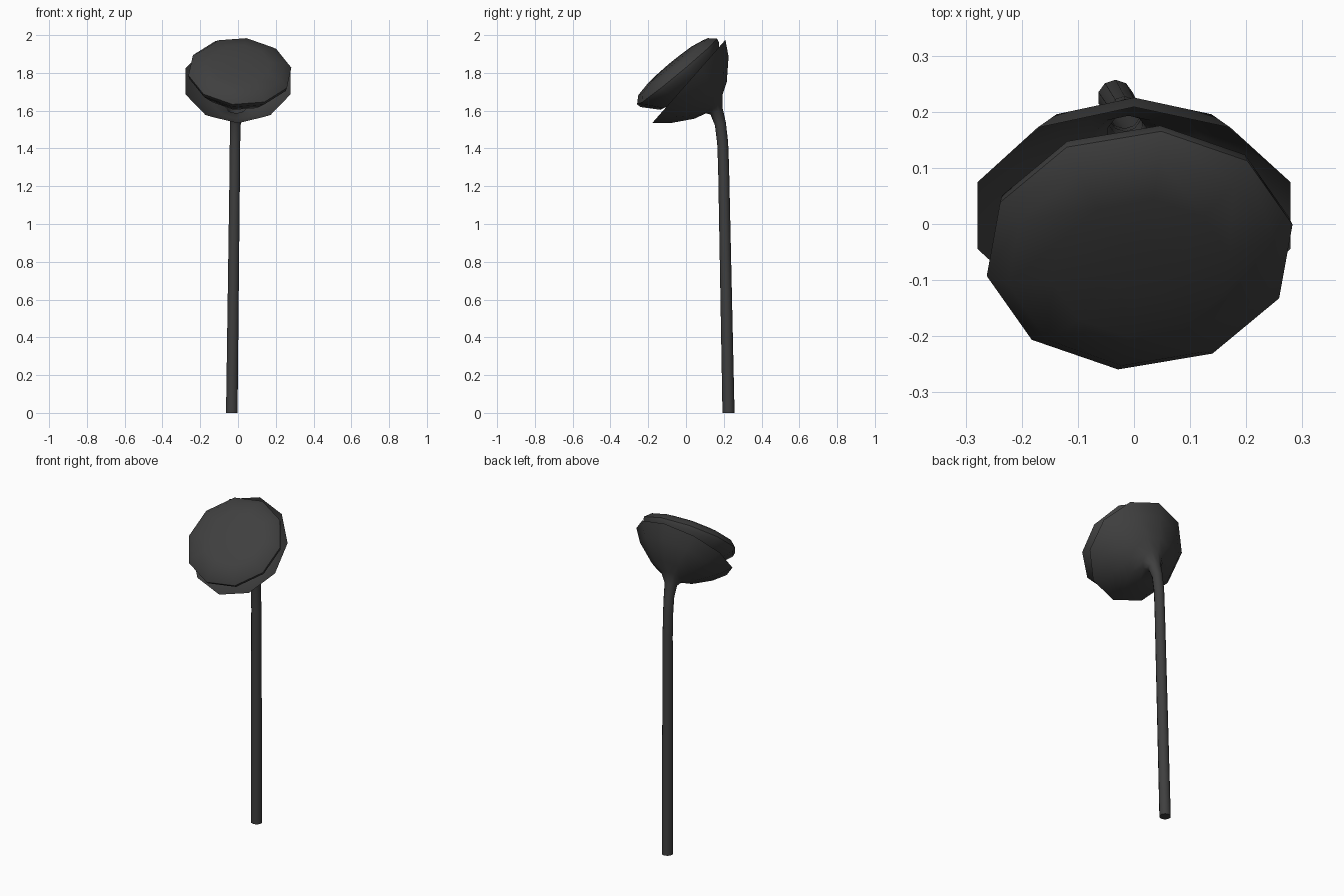
import bpy, bmesh, math
from mathutils import Vector

cube = bpy.data.objects.get("Cube")
if cube:
    bpy.data.objects.remove(cube, do_unlink=True)

SIDES = 10

charcoal = bpy.data.materials.new("charcoal")
charcoal.use_nodes = True
colour = (0.05, 0.05, 0.05, 1)
charcoal.diffuse_color = colour
charcoal.node_tree.nodes["Principled BSDF"].inputs["Base Color"].default_value = colour


def loft(name, rings, phase, close_start, close_end):
    """Skin a list of (centre, normal, radius) rings into one smooth object."""
    bm = bmesh.new()
    loops = []
    for centre, normal, radius in rings:
        n = Vector(normal).normalized()
        u = (Vector((1, 0, 0)) - n * n.x).normalized()
        v = n.cross(u)
        angles = [math.radians(phase) + math.tau * i / SIDES for i in range(SIDES)]
        loops.append([bm.verts.new(Vector(centre) + radius * (u * math.cos(a) + v * math.sin(a)))
                      for a in angles])
    for a, b in zip(loops, loops[1:]):
        for i in range(SIDES):
            j = (i + 1) % SIDES
            bm.faces.new((a[i], b[i], b[j], a[j]))
    if close_start:
        bm.faces.new(loops[0])
    if close_end:
        bm.faces.new(loops[-1][::-1])
    bmesh.ops.recalc_face_normals(bm, faces=bm.faces)
    mesh = bpy.data.meshes.new(name)
    bm.to_mesh(mesh)
    bm.free()
    mesh.materials.append(charcoal)
    obj = bpy.data.objects.new(name, mesh)
    bpy.context.collection.objects.link(obj)
    bpy.ops.object.select_all(action='DESELECT')
    obj.select_set(True)
    bpy.context.view_layer.objects.active = obj
    bpy.ops.object.shade_smooth_by_angle(angle=math.radians(50))
    return obj


# Bell-shaped cup that flows into the bent stem
cup_dir = (0, -0.75, 0.66)
loft("cup_and_stem", [
    ((0, 0.015, 1.755), cup_dir, 0.293),
    ((0, 0.07, 1.71), cup_dir, 0.235),
    ((-0.005, 0.13, 1.655), cup_dir, 0.13),
    ((-0.01, 0.15, 1.635), cup_dir, 0.065),
    ((-0.012, 0.162, 1.595), (0, -0.45, 0.9), 0.036),
    ((-0.014, 0.182, 1.53), (0, -0.25, 1), 0.03),
    ((-0.016, 0.194, 1.43), (0, -0.08, 1), 0.029),
    ((-0.017, 0.199, 1.3), (0, 0, 1), 0.029),
    ((-0.033, 0.225, 0), (0, 0, 1), 0.032),
], 18, False, True)

# Domed disc resting tilted in the cup: (height along axis, radius)
cap_dir = Vector((0.05, -0.64, 0.77)).normalized()
cap_centre = Vector((0.01, -0.047, 1.807))
cap_profile = [(0.056, 0.06), (0.05, 0.16), (0.034, 0.24), (0, 0.277),
               (-0.022, 0.272), (-0.1, 0.2), (-0.12, 0.1)]
loft("cap", [(cap_centre + cap_dir * h, cap_dir, r) for h, r in cap_profile],
     10, True, True)
